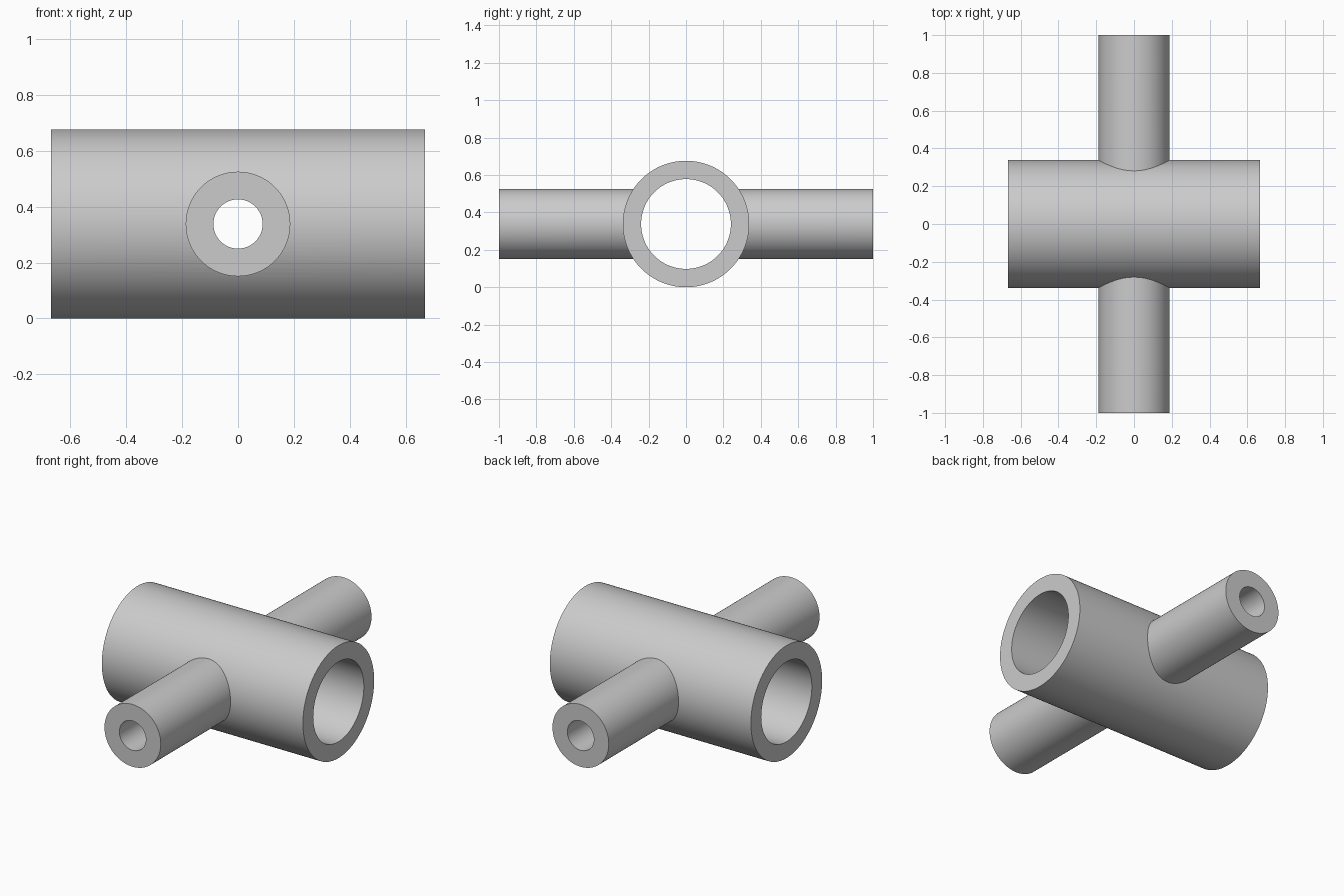
import bpy
import math

default = bpy.data.objects.get("Cube")
if default:
    bpy.data.objects.remove(default, do_unlink=True)

MAIN_R, MAIN_BORE, MAIN_LEN = 0.338, 0.24, 1.336
SIDE_R, SIDE_BORE, SIDE_LEN = 0.187, 0.088, 2.0
ALONG_X = (0, math.pi / 2, 0)
ALONG_Y = (math.pi / 2, 0, 0)

grey = bpy.data.materials.new("light grey")
grey.use_nodes = True
grey.diffuse_color = (0.6, 0.6, 0.6, 1)
grey.node_tree.nodes["Principled BSDF"].inputs["Base Color"].default_value = (0.6, 0.6, 0.6, 1)


def rod(name, radius, length, rotation):
    """Solid round bar centred on the axis of the fitting."""
    bpy.ops.mesh.primitive_cylinder_add(
        vertices=128, radius=radius, depth=length,
        location=(0, 0, MAIN_R), rotation=rotation)
    obj = bpy.context.object
    obj.name = name
    obj.data.materials.append(grey)
    return obj


def combine(target, tool, operation):
    """Apply a boolean and discard the tool."""
    mod = target.modifiers.new(operation.lower(), "BOOLEAN")
    mod.operation = operation
    mod.solver = "EXACT"
    mod.object = tool
    bpy.ops.object.select_all(action="DESELECT")
    bpy.context.view_layer.objects.active = target
    target.select_set(True)
    bpy.ops.object.modifier_apply(modifier=mod.name)
    bpy.data.objects.remove(tool, do_unlink=True)


# Wide main tube crossed by a long narrow tube
fitting = rod("cross_pipe_fitting", MAIN_R, MAIN_LEN, ALONG_X)
combine(fitting, rod("side_tube", SIDE_R, SIDE_LEN, ALONG_Y), "UNION")

# Through bores
combine(fitting, rod("main_bore", MAIN_BORE, MAIN_LEN + 0.2, ALONG_X), "DIFFERENCE")
combine(fitting, rod("side_bore", SIDE_BORE, SIDE_LEN + 0.2, ALONG_Y), "DIFFERENCE")

# Smooth walls with crisp rims and junctions
fitting.select_set(True)
bpy.context.view_layer.objects.active = fitting
bpy.ops.object.shade_smooth_by_angle(angle=math.radians(30))
